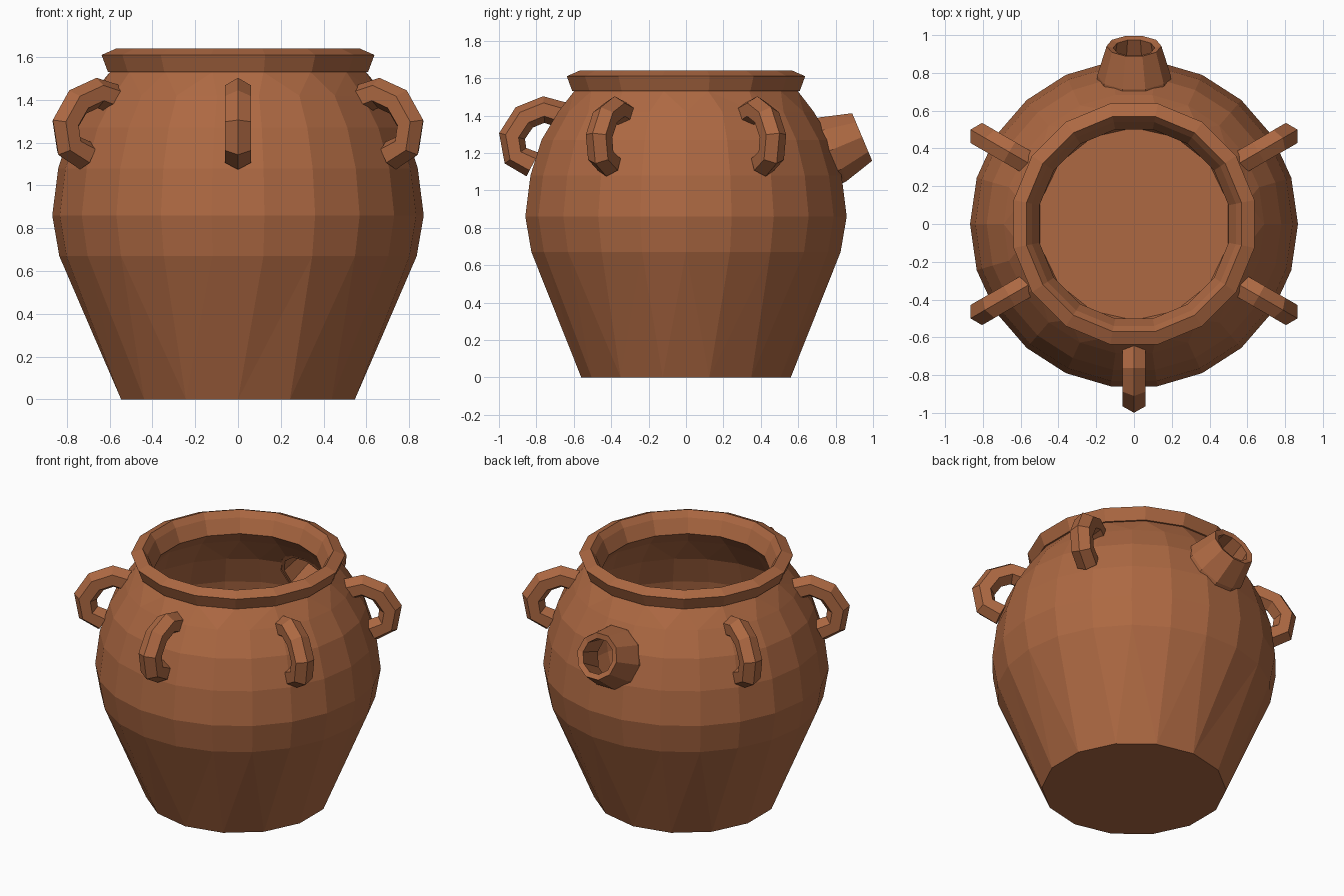
import bpy, bmesh, math
from mathutils import Matrix, Vector

if "Cube" in bpy.data.objects:
    bpy.data.objects.remove(bpy.data.objects["Cube"])

clay = bpy.data.materials.new("terracotta")
clay.diffuse_color = (0.42, 0.14, 0.055, 1)
clay.use_nodes = True
clay.node_tree.nodes["Principled BSDF"].inputs["Base Color"].default_value = clay.diffuse_color


def finish(bm, name, matrix=Matrix()):
    bmesh.ops.recalc_face_normals(bm, faces=bm.faces)
    me = bpy.data.meshes.new(name)
    bm.to_mesh(me)
    bm.free()
    me.transform(matrix)
    me.materials.append(clay)
    ob = bpy.data.objects.new(name, me)
    bpy.context.collection.objects.link(ob)
    return ob


def zipper(bm, a, b, pa, pb):
    """Bridge two rings that may have different numbers of sides."""
    n, m, i, j = len(a), len(b), 0, 0
    while i < n or j < m:
        ta, tb = (i + 1 + pa) / n, (j + 1 + pb) / m
        if i < n and j < m and abs(ta - tb) < 1e-6:
            bm.faces.new((a[i], a[(i + 1) % n], b[(j + 1) % m], b[j]))
            i, j = i + 1, j + 1
        elif j >= m or (i < n and ta < tb):
            bm.faces.new((a[i], a[(i + 1) % n], b[j % m]))
            i += 1
        else:
            bm.faces.new((a[i % n], b[(j + 1) % m], b[j]))
            j += 1


def lathe(name, profile, loop=False, matrix=Matrix()):
    """Revolve (radius, z, sides, phase) rows; close as a tube or cap both ends."""
    bm = bmesh.new()
    rings = []
    for r, z, n, p in profile:
        angles = [-math.pi / 2 + (k + p) * 2 * math.pi / n for k in range(n)]
        rings.append([bm.verts.new((r * math.cos(t), r * math.sin(t), z)) for t in angles])
    count = len(rings)
    for k in range(count if loop else count - 1):
        q = (k + 1) % count
        zipper(bm, rings[k], rings[q], profile[k][3], profile[q][3])
    if not loop:
        bm.faces.new(rings[0])
        bm.faces.new(rings[-1])
    return finish(bm, name, matrix)


# Jar body: outer wall, flared rim, inner wall, floor
body = lathe("jar_body", [
    (0.56, 0.0, 14, 0),
    (0.835, 0.67, 22, 0.5), (0.868, 0.86, 22, 0.5), (0.84, 1.08, 22, 0.5),
    (0.78, 1.27, 22, 0.5), (0.69, 1.42, 22, 0.5), (0.61, 1.53, 16, 0.5),
    (0.62, 1.531, 16, 0.5), (0.65, 1.61, 16, 0.5), (0.58, 1.64, 16, 0.5),
    (0.55, 1.60, 16, 0.5), (0.51, 1.51, 16, 0.5),
    (0.60, 1.42, 16, 0.5), (0.71, 1.25, 22, 0.5), (0.77, 1.07, 22, 0.5),
    (0.795, 0.86, 22, 0.5), (0.76, 0.68, 22, 0.5), (0.51, 0.07, 14, 0),
])

# Spout: tapered tube on the back shoulder, opening into the jar
tilt = Matrix.Translation((0, 0.942, 1.285)) @ Matrix.Rotation(math.radians(-67.2), 4, 'X')
lathe("spout", [(0.145, 0, 10, 0.5), (0.195, -0.17, 10, 0.5), (0.20, -0.25, 10, 0.5),
                (0.155, -0.25, 10, 0.5), (0.11, -0.01, 10, 0.5)], True, tilt)

# Hole through the wall behind the spout
cutter = lathe("spout_hole_cutter", [(0.175, -0.42, 10, 0.5), (0.175, -0.06, 10, 0.5)], False, tilt)
cutter.hide_render = True
mod = body.modifiers.new("spout_hole", 'BOOLEAN')
mod.operation = 'DIFFERENCE'
mod.solver = 'EXACT'
mod.object = cutter
bpy.context.view_layer.objects.active = body
bpy.ops.object.modifier_apply(modifier=mod.name)
bpy.data.objects.remove(cutter)


# Loop handles: hexagonal bar swept along an arc in the radial plane
def handle(name, angle):
    path = [Vector((r, 0, z)) for r, z in
            ((0.655, 1.40), (0.76, 1.432), (0.865, 1.39), (0.93, 1.29), (0.912, 1.185), (0.82, 1.138))]
    bm = bmesh.new()
    rings = []
    last = len(path) - 1
    for k, p in enumerate(path):
        t = (path[min(k + 1, last)] - path[max(k - 1, 0)]).normalized()
        out = Vector((-t.z, 0, t.x))
        rings.append([bm.verts.new(p + 0.071 * (math.cos(a) * out + Vector((0, math.sin(a), 0))))
                      for a in (h * math.pi / 3 for h in range(6))])
    for a, b in zip(rings, rings[1:]):
        zipper(bm, a, b, 0, 0)
    bm.faces.new(rings[0])
    bm.faces.new(rings[-1])
    finish(bm, name, Matrix.Rotation(math.radians(angle), 4, 'Z'))


for k, angle in enumerate((-150, -90, -30, 30, 150)):
    handle(f"handle_{k + 1}", angle)
